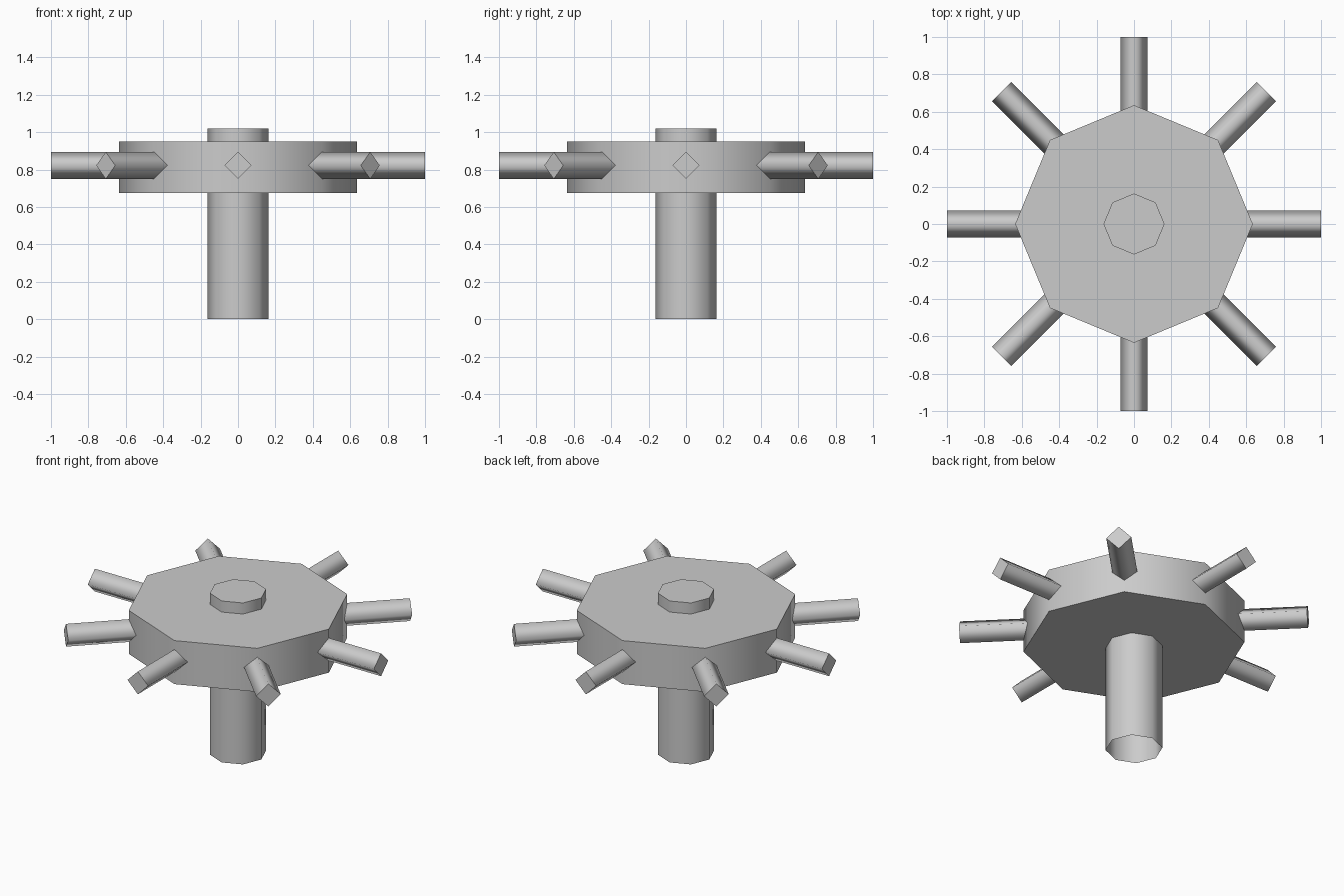
import bpy, bmesh, math
from mathutils import Matrix

cube = bpy.data.objects.get("Cube")
if cube:
    bpy.data.objects.remove(cube, do_unlink=True)

grey = bpy.data.materials.new("plain_grey")
grey.use_nodes = True
colour = (0.6, 0.6, 0.6, 1)
grey.diffuse_color = colour
grey.node_tree.nodes["Principled BSDF"].inputs["Base Color"].default_value = colour


def prism(name, sides, radius, start, end, matrix=Matrix(), open_start=False):
    """Prism along local z with smooth walls and crisp flat ends."""
    bm = bmesh.new()
    bmesh.ops.create_cone(bm, cap_ends=True, segments=sides, radius1=radius,
                          radius2=radius, depth=end - start)
    bmesh.ops.translate(bm, verts=bm.verts, vec=(0, 0, (start + end) / 2))
    bm.normal_update()
    caps = [f for f in bm.faces if abs(f.normal.z) > 0.9]
    for face in bm.faces:
        face.smooth = face not in caps
    for cap in caps:
        for edge in cap.edges:
            edge.smooth = False
    if open_start:
        bottom = [f for f in caps if f.normal.z < 0]
        bmesh.ops.delete(bm, geom=bottom, context="FACES_ONLY")
    bm.transform(matrix)
    mesh = bpy.data.meshes.new(name)
    bm.to_mesh(mesh)
    bm.free()
    mesh.materials.append(grey)
    obj = bpy.data.objects.new(name, mesh)
    bpy.context.collection.objects.link(obj)
    return obj


# Central post, open underneath, and the thick octagonal wheel
prism("post", 8, 0.163, 0, 1.02, open_start=True)
prism("wheel", 8, 0.635, 0.675, 0.95)

# Eight square handles set on edge, radiating from the wheel corners
for i in range(8):
    turn = Matrix.Rotation(i * math.pi / 4, 4, "Z")
    lay_down = Matrix.Rotation(math.pi / 2, 4, "Y")
    prism(f"handle_{i + 1}", 4, 0.072, 0.4, 1.0,
          Matrix.Translation((0, 0, 0.822)) @ turn @ lay_down)
